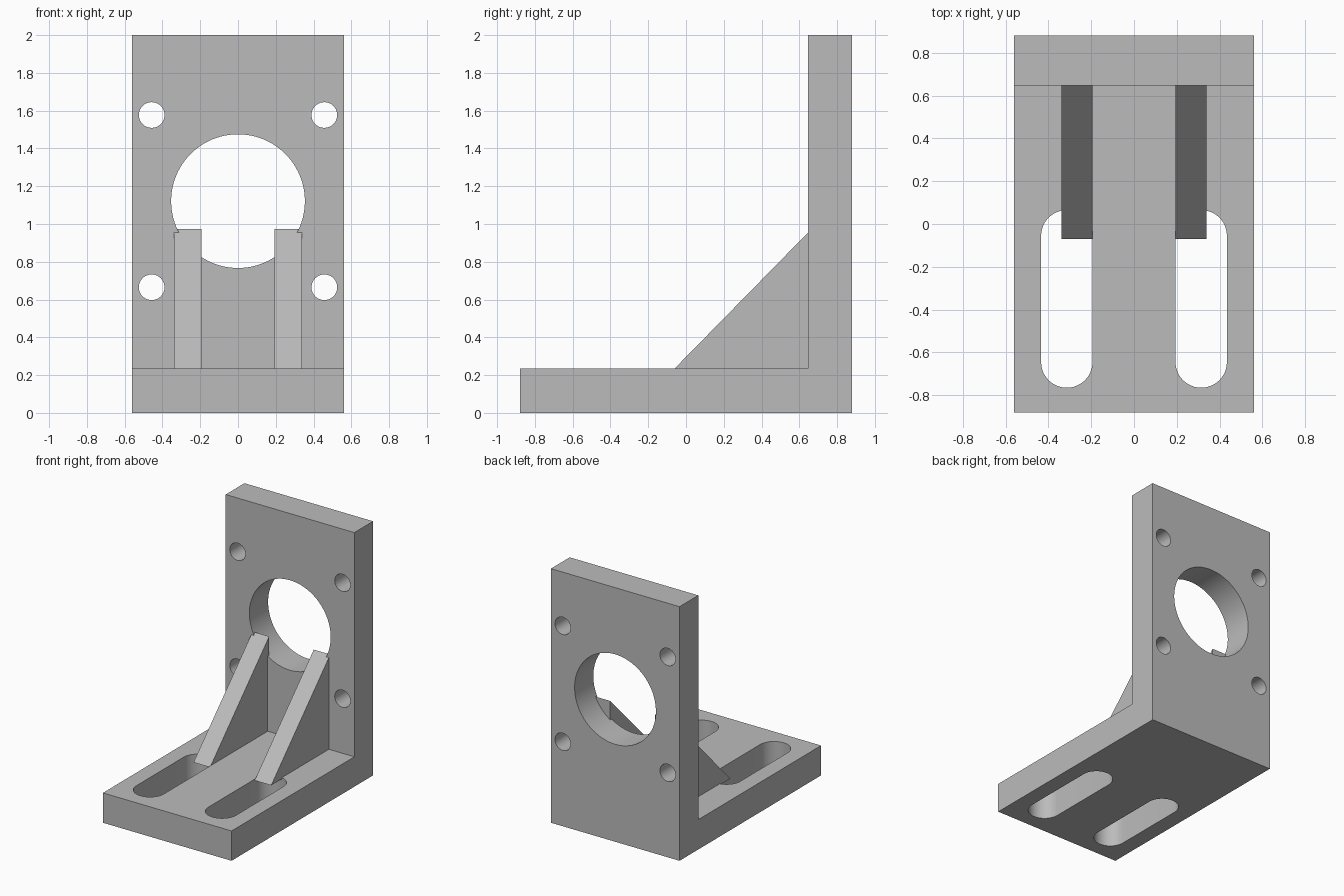
import bpy, bmesh, math
from mathutils import Vector

if "Cube" in bpy.data.objects:
    bpy.data.objects.remove(bpy.data.objects["Cube"])

grey = bpy.data.materials.new("machined grey")
grey.diffuse_color = (0.5, 0.5, 0.5, 1)
grey.use_nodes = True
grey.node_tree.nodes["Principled BSDF"].inputs["Base Color"].default_value = grey.diffuse_color


def extrude_profile(name, points, direction):
    """Closed prism from a planar outline swept along a direction."""
    bm = bmesh.new()
    face = bm.faces.new([bm.verts.new(p) for p in points])
    swept = bmesh.ops.extrude_face_region(bm, geom=[face])["geom"]
    bmesh.ops.translate(bm, vec=Vector(direction),
                        verts=[v for v in swept if isinstance(v, bmesh.types.BMVert)])
    bmesh.ops.recalc_face_normals(bm, faces=bm.faces)
    mesh = bpy.data.meshes.new(name)
    bm.to_mesh(mesh)
    bm.free()
    mesh.materials.append(grey)
    obj = bpy.data.objects.new(name, mesh)
    bpy.context.collection.objects.link(obj)
    return obj


def arc(cx, cy, r, start, end, n):
    steps = [math.radians(start + (end - start) * i / n) for i in range(n + 1)]
    return [(cx + r * math.cos(a), cy + r * math.sin(a)) for a in steps]


def round_cutter(name, x, z, r, n):
    """Circular cutter running front to back through the upright plate."""
    ring = arc(x, z, r, 0, 360, n)[:-1]
    return extrude_profile(name, [(px, 0.5, pz) for px, pz in ring], (0, 0.6, 0))


# L-shaped body: base slab and upright plate
HALF, BACK, FACE, BASE = 0.56, 0.88, 0.647, 0.235
outline = [(-BACK, 0), (BACK, 0), (BACK, 2), (FACE, 2), (FACE, BASE), (-BACK, BASE)]
bracket = extrude_profile("bracket_body", [(-HALF, y, z) for y, z in outline],
                          (2 * HALF, 0, 0))

# Large central bore and four bolt holes
cutters = [round_cutter("bore_cutter", 0, 1.121, 0.354, 96)]
for x in (-0.457, 0.457):
    for z in (0.665, 1.577):
        cutters.append(round_cutter("bolt_hole_cutter", x, z, 0.068, 40))

# Two long adjustment slots through the base
for x in (-0.314, 0.314):
    slot = arc(x, -0.055, 0.12, 0, 180, 24) + arc(x, -0.645, 0.12, 180, 360, 24)
    cutters.append(extrude_profile("slot_cutter", [(px, py, -0.1) for px, py in slot],
                                   (0, 0, 0.5)))

bpy.context.view_layer.objects.active = bracket
for cutter in cutters:
    cutter.hide_render = True
    mod = bracket.modifiers.new("cut", "BOOLEAN")
    mod.operation = "DIFFERENCE"
    mod.solver = "EXACT"
    mod.object = cutter
    bpy.ops.object.modifier_apply(modifier=mod.name)
for cutter in cutters:
    bpy.data.objects.remove(cutter)

bracket.select_set(True)
bpy.ops.object.shade_smooth_by_angle(angle=math.radians(30))

# Triangular ribs, slightly sunk into the base and plate
triangle = [(-0.07, 0.225), (0.665, 0.225), (0.665, 0.974)]
for side, x in (("left", -0.338), ("right", 0.194)):
    extrude_profile(side + "_rib", [(x, y, z) for y, z in triangle], (0.144, 0, 0))
